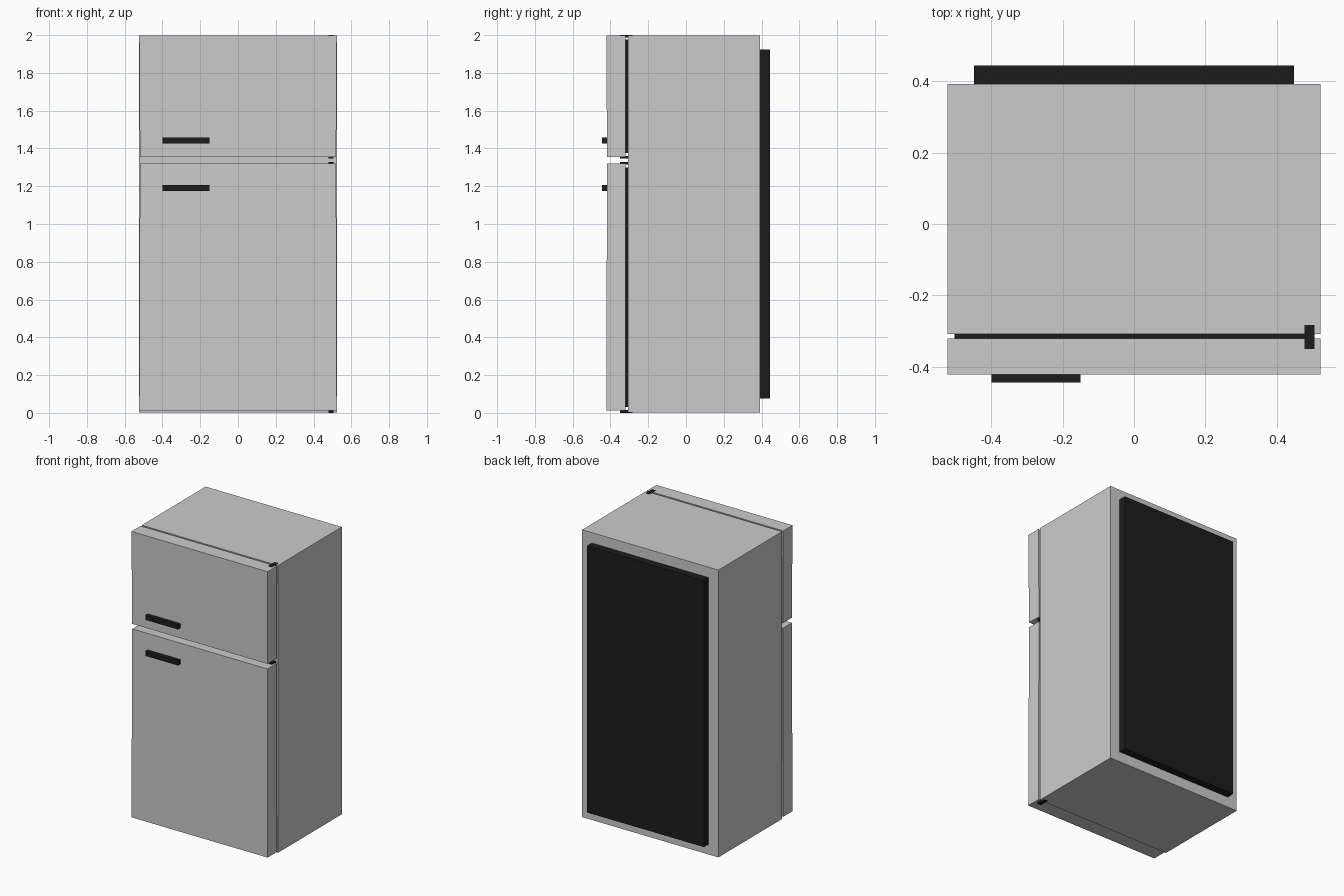
import bpy

if "Cube" in bpy.data.objects:
    bpy.data.objects.remove(bpy.data.objects["Cube"])

dark = bpy.data.materials.new("dark_plastic")
dark.diffuse_color = (0.012, 0.012, 0.012, 1)
dark.use_nodes = True
dark.node_tree.nodes["Principled BSDF"].inputs["Base Color"].default_value = dark.diffuse_color


def box(name, x, y, z, mat=None):
    """Box from (min, max) ranges on each axis."""
    mid = [(a + b) / 2 for a, b in (x, y, z)]
    bpy.ops.mesh.primitive_cube_add(size=1, location=mid)
    ob = bpy.context.object
    ob.name = name
    for v in ob.data.vertices:
        v.co = [c * (r[1] - r[0]) for c, r in zip(v.co, (x, y, z))]
    if mat:
        ob.data.materials.append(mat)
    return ob


def door(name, z, narrow_top):
    """Door slab, very slightly narrower at the end facing the other door."""
    ob = box(name, (-0.523, 0.523), (-0.422, -0.321), z)
    for v in ob.data.vertices:
        if (v.co.z > 0) == narrow_top:
            v.co.x *= 0.993
            if v.co.y < 0:
                v.co.y += 0.004


# Cabinet
box("cabinet", (-0.523, 0.523), (-0.308, 0.392), (0.003, 1.997))

# Doors
door("freezer_door", (1.355, 1.997), False)
door("fridge_door", (0.013, 1.32), True)

# Seals between doors and cabinet
for name, z in (("freezer_seal", (1.375, 1.977)), ("fridge_seal", (0.03, 1.3))):
    box(name, (-0.503, 0.503), (-0.323, -0.306), z, dark)

# Handles
for name, z in (("freezer_handle", (1.425, 1.457)), ("fridge_handle", (1.175, 1.207))):
    box(name, (-0.4, -0.15), (-0.445, -0.416), z, dark)

# Hinges
for name, z in (("top_hinge", (1.988, 2.0)), ("upper_middle_hinge", (1.346, 1.36)),
                ("lower_middle_hinge", (1.315, 1.328)), ("bottom_hinge", (0.0, 0.015))):
    box(name, (0.478, 0.506), (-0.35, -0.283), z, dark)

# Rear cooling panel
box("rear_panel", (-0.449, 0.449), (0.39, 0.445), (0.075, 1.925), dark)
